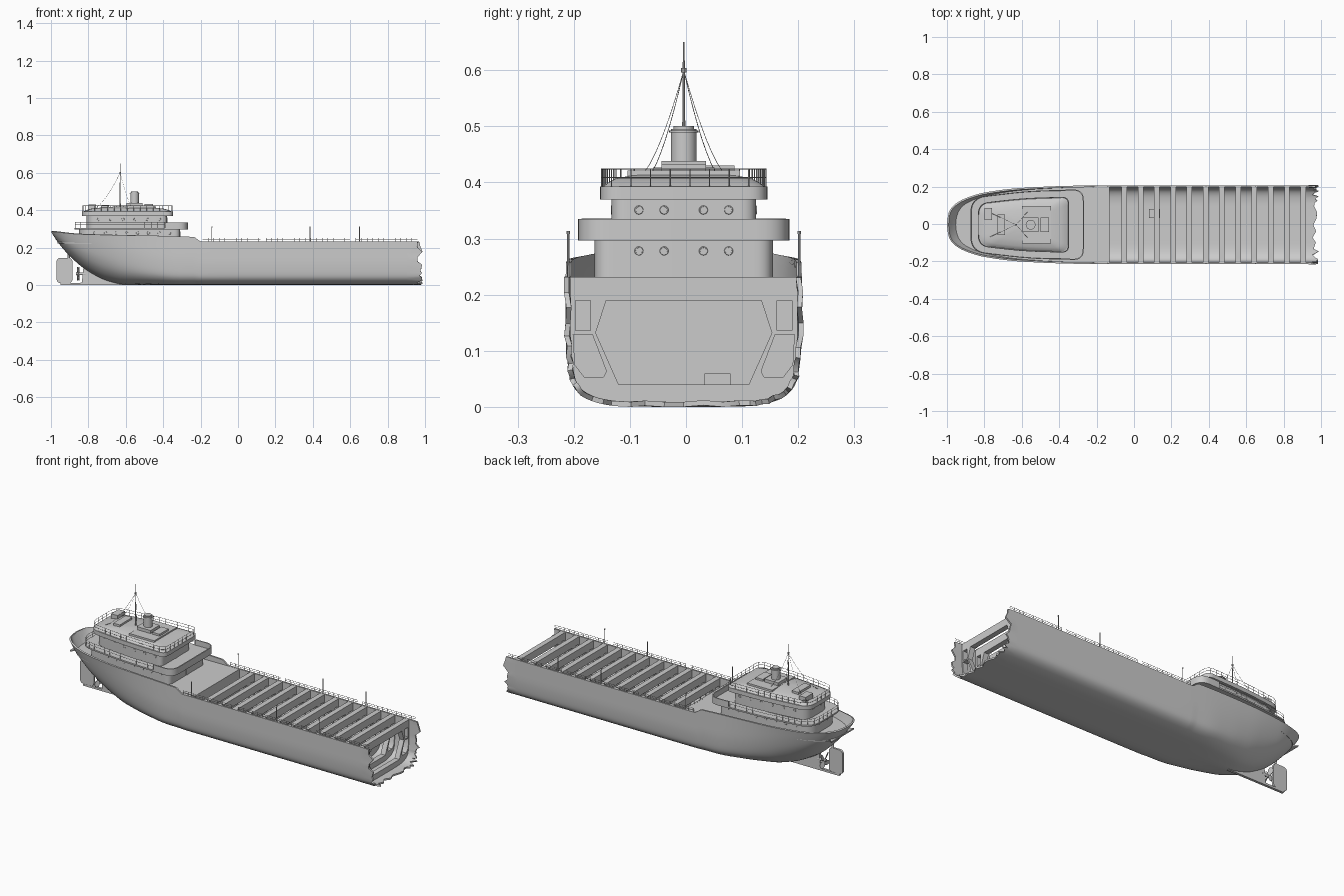
import bpy, bmesh, math, random
from mathutils import Vector

if "Cube" in bpy.data.objects:
    bpy.data.objects.remove(bpy.data.objects["Cube"])
random.seed(4)

# ---------- helpers ----------
def interp(tab, x):
    """Smooth monotone interpolation through a small table."""
    if x <= tab[0][0]: return tab[0][1]
    if x >= tab[-1][0]: return tab[-1][1]
    sl = [(b[1]-a[1])/(b[0]-a[0]) for a, b in zip(tab, tab[1:])]
    m = [sl[0]] + [2*a*b/(a+b) if a*b > 0 else 0 for a, b in zip(sl, sl[1:])] + [sl[-1]]
    i = max(k for k in range(len(tab)-1) if tab[k][0] <= x)
    h = tab[i+1][0]-tab[i][0]
    t = (x-tab[i][0])/h
    return ((2*t**3-3*t*t+1)*tab[i][1] + (t**3-2*t*t+t)*h*m[i]
            + (3*t*t-2*t**3)*tab[i+1][1] + (t**3-t*t)*h*m[i+1])

def mesh(name, verts, faces, fix=True):
    bm = bmesh.new()
    vs = [bm.verts.new(v) for v in verts]
    for f in faces: bm.faces.new([vs[i] for i in f])
    bmesh.ops.remove_doubles(bm, verts=bm.verts, dist=1e-5)
    if fix: bmesh.ops.recalc_face_normals(bm, faces=bm.faces)
    me = bpy.data.meshes.new(name)
    bm.to_mesh(me); bm.free()
    ob = bpy.data.objects.new(name, me)
    bpy.context.collection.objects.link(ob)
    return ob

def extrude(name, pts, d, flat=False):
    """Prism from 3D outline pts moved by vector d."""
    n = len(pts)
    v = [Vector(p) for p in pts]
    v += [p+Vector(d) for p in v]
    f = [tuple(range(n)), tuple(range(n, 2*n))] + [(i, (i+1) % n, (i+1) % n+n, i+n) for i in range(n)]
    return mesh(name, v, f)

def box(name, x0, x1, y0, y1, z0, z1):
    return extrude(name, [(x0, y0, z0), (x1, y0, z0), (x1, y1, z0), (x0, y1, z0)], (0, 0, z1-z0))

def cyl(name, c, r, h, axis='Z', r2=None, n=24):
    rot = {'Z': (0, 0, 0), 'X': (0, math.pi/2, 0), 'Y': (math.pi/2, 0, 0)}[axis]
    bpy.ops.mesh.primitive_cone_add(vertices=n, radius1=r, radius2=r if r2 is None else r2,
                                    depth=h, location=c, rotation=rot)
    bpy.context.object.name = name
    return bpy.context.object

def wires(name, paths, r):
    cu = bpy.data.curves.new(name, 'CURVE')
    cu.dimensions = '3D'; cu.bevel_depth = r; cu.bevel_resolution = 0; cu.use_fill_caps = True
    for p in paths:
        s = cu.splines.new('POLY'); s.points.add(len(p)-1)
        for q, c in zip(s.points, p): q.co = (*c, 1)
    ob = bpy.data.objects.new(name, cu)
    bpy.context.collection.objects.link(ob)
    return ob

def rail(name, pts, z, h, step, r=0.0011):
    """Two horizontal bars and evenly spaced posts along a plan path."""
    paths = [[(x, y, z+h*k) for x, y in pts] for k in (0.55, 1)]
    left = 0
    for a, b in zip(pts, pts[1:]):
        L = math.dist(a, b)
        while left < L:
            t = left/L
            x, y = a[0]+(b[0]-a[0])*t, a[1]+(b[1]-a[1])*t
            paths.append([(x, y, z), (x, y, z+h)])
            left += step
        left -= L
    return wires(name, paths, r)

def plate(name, loops, half, x):
    """Flat plate across the ship with holes: loops are (y, z) outlines."""
    cu = bpy.data.curves.new(name, 'CURVE')
    cu.dimensions = '2D'; cu.fill_mode = 'BOTH'; cu.extrude = half
    for p in loops:
        s = cu.splines.new('POLY'); s.points.add(len(p)-1); s.use_cyclic_u = True
        for q, c in zip(s.points, p): q.co = (*c, 0, 1)
    ob = bpy.data.objects.new(name, cu)
    ob.location.x = x; ob.rotation_euler = (math.pi/2, 0, math.pi/2)
    bpy.context.collection.objects.link(ob)

# ---------- hull ----------
BEAM = [(-1, 0), (-.995, .05), (-.98, .085), (-.95, .115), (-.9, .142), (-.8, .172), (-.6, .197), (-.3, .209), (-.1, .211), (1, .211)]
KEEL = [(-1, .285), (-.97, .238), (-.9, .155), (-.8, .072), (-.7, .022), (-.6, .001), (-.5, 0), (1, 0)]
TOP = [(-1, .286), (-.85, .272), (-.24, .257), (-.195, .232), (1, .232)]
FULL = [(-1, 0), (-.75, .15), (-.45, .8), (-.3, 1), (1, 1)]
tab = lambda vals: [(i/7, v) for i, v in enumerate(vals)]
MY, MZ = tab([0, .5, .72, .88, .95, .98, 1, 1]), tab([0, .004, .03, .10, .19, .33, .6, 1])
VY, VZ = tab([0, .25, .42, .6, .72, .82, .92, 1]), tab([0, .06, .14, .27, .4, .55, .78, 1])
N = 24
def section(x):
    b, k, t, w = (interp(T, x) for T in (BEAM, KEEL, TOP, FULL))
    mix = lambda A, B, u: w*interp(A, u)+(1-w)*interp(B, u)
    return [(b*mix(MY, VY, i/N), k+(t-k)*mix(MZ, VZ, i/N)) for i in range(N+1)]

xs = [-1+.8*(i/34)**1.6 for i in range(35)] + [-.24, -.23, -.22, -.21, -.195, -.1] + [.1*i for i in range(10)] + [.93, .965]
xs = sorted(set(xs))
verts = []
for x in xs:
    s = section(x)
    for y, z in [(-y, z) for y, z in s[:0:-1]] + s:
        if x > .96:   # torn end
            x2, y, z = x+random.uniform(-.012, .022), y+random.uniform(-.003, .003), max(0, z+random.uniform(-.002, .003))
            verts.append((x2, y, z))
        else:
            verts.append((x, y, z))
W = 2*N+1
hull = mesh("hull", verts, [(i*W+j, i*W+j+1, (i+1)*W+j+1, (i+1)*W+j)
                            for i in range(len(xs)-1) for j in range(W-1)], fix=False)
sol = hull.modifiers.new("shell", 'SOLIDIFY'); sol.thickness = .009; sol.offset = -1

# aft deck following the hull inside the bulwark
def half_at(x, z):
    s = section(x)
    for (y0, z0), (y1, z1) in zip(s, s[1:]):
        if z0 <= z <= z1: return y0+(y1-y0)*(z-z0)/max(z1-z0, 1e-6)
    return s[-1][0]
dx = [-.965+.835*i/40 for i in range(41)]
side = [(x, half_at(x, .231)-.002) for x in dx]
extrude("aft_deck", [(x, y, .231) for x, y in side]+[(x, -y, .231) for x, y in side[::-1]], (0, 0, -.008))

# ---------- hold: bulkhead and web frames ----------
sec = [(y*.975, .005+z*.975) for y, z in section(.3)]
ring = sec+[(-y, z) for y, z in sec[:0:-1]]
both = lambda p: [p, [(-y, z) for y, z in p]]
holes = [[(-.138, .19), (.138, .19), (.157, .132), (.116, .04), (-.116, .04), (-.157, .132)]]
holes += both([(.166, .19), (.193, .19), (.193, .136), (.166, .136)])
holes += both([(.163, .129), (.197, .129), (.194, .075), (.177, .053), (.143, .053), (.138, .064)])
plate("hold_bulkhead", [ring], .004, -.134)
for i in range(12):
    plate(f"web_frame_{i}", [ring]+holes, .0145, -.052+.087*i)
box("hold_locker", .08, .14, .037, .083, .036, .06)

# ---------- superstructure ----------
def outline(x0, x1, wa, wf, ra, rf):
    """Plan shape with rounded corners, narrower aft."""
    xm = x0+(x1-x0)*.5
    wm = wa+(wf-wa)*.8
    cs = [((x0, -wa), ra), ((xm, -wm), .1), ((x1, -wf), rf), ((x1, wf), rf), ((xm, wm), .1), ((x0, wa), ra)]
    out = []
    for i, (c, r) in enumerate(cs):
        c = Vector(c)
        a = c+(Vector(cs[i-1][0])-c).normalized()*r
        b = c+(Vector(cs[(i+1) % 6][0])-c).normalized()*r
        for k in range(9):
            t = k/8
            out.append(tuple(a*(1-t)**2+c*2*t*(1-t)+b*t*t))
    return out

def prism(name, o, z0, z1):
    return extrude(name, [(x, y, z0) for x, y in o], (0, 0, z1-z0))

def edge_y(o, x):
    return max(a[1]+(b[1]-a[1])*(x-a[0])/(b[0]-a[0]) for a, b in zip(o, o[1:]+o[:1])
               if a[0] != b[0] and min(a[0], b[0]) <= x <= max(a[0], b[0]))

house1, house2 = outline(-.85, -.31, .115, .16, .07, .035), outline(-.81, -.38, .1, .13, .06, .03)
deck1, deck2 = outline(-.875, -.268, .145, .19, .08, .06), outline(-.835, -.347, .115, .15, .06, .04)
prism("lower_house", house1, .225, .3)
prism("bridge_deck", deck1, .297, .305)
prism("upper_house", house2, .305, .372)
prism("top_deck", deck2, .37, .393)

# parapet round the forward part of the bridge deck
fore = [(-.39, -edge_y(deck1, -.39))]+[p for p in deck1 if p[0] > -.39]+[(-.39, edge_y(deck1, -.39))]
n = len(fore)
par = mesh("bridge_parapet", [(x, y, z) for z in (.3, .335) for x, y in fore],
           [(i, i+1, n+i+1, n+i) for i in range(n-1)], fix=False)
sol = par.modifiers.new("wall", 'SOLIDIFY'); sol.thickness = .006; sol.offset = -1

# cambered roof
levels = [(1, .393), (.94, .4), (.85, .407), (.6, .414), (.3, .419), (.1, .42)]
m = len(deck2)
rv = [(-.59+(x+.59)*s*.96, y*s*.96, z) for s, z in levels for x, y in deck2]
rf = [(l*m+i, l*m+(i+1) % m, (l+1)*m+(i+1) % m, (l+1)*m+i) for l in range(len(levels)-1) for i in range(m)]
mesh("cambered_roof", rv, rf+[tuple(range((len(levels)-1)*m, len(levels)*m))])

# portholes and doors
def porthole(c, axis):
    bpy.ops.mesh.primitive_torus_add(major_radius=.0065, minor_radius=.0014, major_segments=16, minor_segments=6,
                                     location=c, rotation=(math.pi/2, 0, 0) if axis == 'Y' else (0, math.pi/2, 0))
    bpy.context.object.name = "porthole_rim"
    cyl("porthole_glass", c, .0058, .002, axis, n=16)
for o, z, x0, x1, cnt in ((house1, .278, -.765, -.365, 8), (house2, .351, -.745, -.42, 6)):
    for i in range(cnt):
        x = x0+(x1-x0)*i/(cnt-1)
        for s in (-1, 1): porthole((x, s*edge_y(o, x), z), 'Y')
    for y in (-.08, -.035, .035, .08):
        for x in (max(o)[0], min(o)[0]):
            if abs(y) < .05 or x > -.5: porthole((x, y, z), 'X')
for x, z in ((-.31, .231), (-.38, .305)):
    arc = [(.011*math.cos(a*math.pi/8), z+.045+.011*math.sin(a*math.pi/8)) for a in range(9)]
    extrude("arched_door", [(x-.002, y, q) for y, q in [(-.011, z), (.011, z)]+arc], (.004, 0, 0))

# ---------- roof fittings ----------
box("funnel_plinth", -.6, -.445, -.1, .1, .405, .421)
box("funnel_base", -.595, -.51, -.04, .04, .415, .438)
cyl("funnel", (-.553, 0, .46), .023, .07)
cyl("funnel_band", (-.553, 0, .491), .026, .004)
cyl("funnel_cap", (-.553, 0, .496), .018, .01)
box("roof_hatch_fore", -.5, -.455, -.04, .04, .415, .432)
box("roof_hatch_aft", -.73, -.69, -.055, .055, .41, .427)
box("roof_locker", -.8, -.76, .025, .09, .4, .43)
cyl("mast", (-.63, 0, .53), .0035, .24, r2=.0015, n=10)
cyl("mast_lamp", (-.63, 0, .6), .005, .008, n=10)
stays = []
for x, y in ((-.77, -.065), (-.77, .065), (-.56, -.08), (-.56, .08)):
    stays.append([(-.63+(x+.63)*t, y*t, .6-.19*(1-(1-t)**1.5)) for t in [k/8 for k in range(9)]])
wires("mast_stays", stays, .0007)

# ---------- railings and deck posts ----------
inset = lambda o, d: [(-.58+(x+.58)*d, y*d) for x, y in o]
loop = inset(deck2, .985)
rail("top_deck_rail", loop+loop[:1], .39, .034, .035)
aft = [p for p in inset(deck1, .985) if p[0] < -.38]
k = max(range(len(aft)-1), key=lambda i: math.dist(aft[i], aft[i+1]) if aft[i][0]*aft[i+1][0] > .2 and aft[i][1] < 0 < aft[i+1][1] else 0)
port, star = [p for p in aft if p[1] > 0], [p for p in aft if p[1] < 0]
for nm, path in (("bridge_rail_left", sorted(port)), ("bridge_rail_right", sorted(star))):
    rail(nm, [(path[0][0], 0)]+path+[(-.39, path[-1][1])], .305, .03, .035)
for s in (-1, 1):
    for a, b in ((-.19, .12), (.15, .6), (.63, .96)):
        rail("deck_rail", [(a, s*.207), (b, s*.207)], .23, .021, .03)
    for x in (-.14, .385, .65):
        cyl("deck_post", (x, s*.206, .27), .002, .08, n=8)
        cyl("post_lamp", (x, s*.206, .311), .003, .005, n=8)

# ---------- stern gear ----------
xz = lambda pts, y: [(x, y, z) for x, z in pts]
extrude("skeg", xz([(-.6, 0), (-.95, 0), (-.95, .01), (-.835, .012), (-.825, .11), (-.74, .06), (-.6, .012)], -.007), (0, .014, 0))
rr = []
for cx, cz, a0 in ((-.905, .125, 0), (-.95, .125, 90), (-.95, .03, 180), (-.905, .03, 270)):
    rr += [(cx+.02*math.cos(math.radians(a0+k*22.5)), cz+.02*math.sin(math.radians(a0+k*22.5))) for k in range(5)]
extrude("rudder", xz(rr, -.006), (0, .012, 0))
cyl("rudder_stock", (-.905, 0, .15), .006, .05, n=12)
cyl("propeller_shaft", (-.84, 0, .06), .008, .05, 'X', n=16)
for i in range(4):
    a = math.pi/4+i*math.pi/2
    r, t = Vector((0, math.cos(a), math.sin(a))), Vector((.45, -math.sin(a), math.cos(a))).normalized()
    c = Vector((-.856, 0, .06))
    pts = [c+r*d+t*w for d, w in ((.004, -.004), (.025, -.015), (.04, -.013), (.047, 0), (.04, .013), (.025, .015), (.004, .004))]
    extrude("propeller_blade", pts, (.003, 0, 0))

# ---------- finish: real meshes, crease-aware shading, centring ----------
bpy.ops.object.select_all(action='SELECT')
bpy.context.view_layer.objects.active = hull
bpy.ops.object.convert(target='MESH')
bpy.ops.object.shade_smooth_by_angle(angle=math.radians(35))
for ob in bpy.context.scene.objects:
    ob.location.y -= .004
